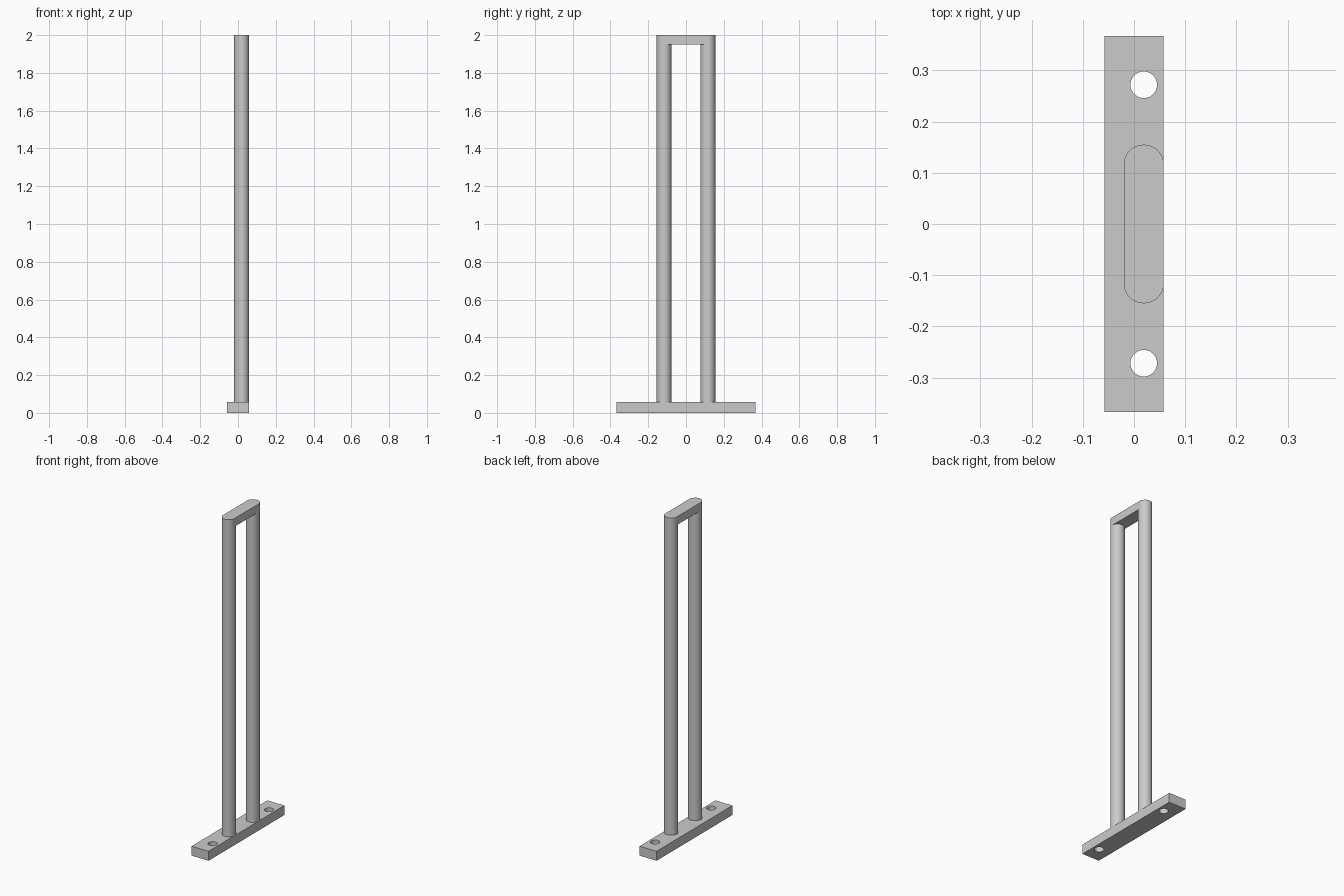
import bpy
import bmesh
from math import cos, sin, pi, radians

cube = bpy.data.objects.get("Cube")
if cube:
    bpy.data.objects.remove(cube, do_unlink=True)

BASE_X, BASE_Y, BASE_Z = 0.058, 0.367, 0.058   # half width, half length, thickness
AXIS_X = 0.019                                 # line of posts and holes
POST_Y, POST_R = 0.116, 0.039
HOLE_Y, HOLE_R = 0.272, 0.026
BAR_Z, TOP_Z = 1.95, 2.0

steel = bpy.data.materials.new("plain_grey")
steel.use_nodes = True
grey = (0.6, 0.6, 0.6, 1)
steel.diffuse_color = grey
steel.node_tree.nodes["Principled BSDF"].inputs["Base Color"].default_value = grey


def arc(cx, cy, r, start, end, steps):
    """Points on an arc, both ends included."""
    angles = [start + (end - start) * i / steps for i in range(steps + 1)]
    return [(cx + r * cos(a), cy + r * sin(a)) for a in angles]


def prism(name, outline, z0, z1):
    """Extrude a flat outline upwards from z0 to z1."""
    bm = bmesh.new()
    face = bm.faces.new([bm.verts.new((x, y, z0)) for x, y in outline])
    extruded = bmesh.ops.extrude_face_region(bm, geom=[face], use_keep_orig=True)
    top = [v for v in extruded["geom"] if isinstance(v, bmesh.types.BMVert)]
    bmesh.ops.translate(bm, vec=(0, 0, z1 - z0), verts=top)
    bmesh.ops.recalc_face_normals(bm, faces=bm.faces)
    mesh = bpy.data.meshes.new(name)
    bm.to_mesh(mesh)
    bm.free()
    mesh.materials.append(steel)
    obj = bpy.data.objects.new(name, mesh)
    bpy.context.collection.objects.link(obj)
    return obj


def smooth(obj):
    bpy.ops.object.select_all(action='DESELECT')
    obj.select_set(True)
    bpy.context.view_layer.objects.active = obj
    bpy.ops.object.shade_smooth_by_angle(angle=radians(30))


def circle(y, r):
    return arc(AXIS_X, y, r, 0, 2 * pi, 48)[:-1]


# Base plate
base = prism("base_plate", [(-BASE_X, -BASE_Y), (BASE_X, -BASE_Y),
                            (BASE_X, BASE_Y), (-BASE_X, BASE_Y)], 0, BASE_Z)

# Upright posts and the screw holes beyond them
for side, sign in (("front", -1), ("back", 1)):
    smooth(prism(side + "_post", circle(sign * POST_Y, POST_R), BASE_Z, BAR_Z))

    cutter = prism(side + "_hole_cutter", circle(sign * HOLE_Y, HOLE_R), -0.1, 0.2)
    cutter.hide_render = True
    cutter.hide_set(True)
    cut = base.modifiers.new(side + "_hole", 'BOOLEAN')
    cut.operation = 'DIFFERENCE'
    cut.solver = 'EXACT'
    cut.object = cutter
smooth(base)

# Round-ended bar joining the post tops
bar = prism("top_bar", arc(AXIS_X, POST_Y, POST_R, 0, pi, 24)
            + arc(AXIS_X, -POST_Y, POST_R, pi, 2 * pi, 24), BAR_Z, TOP_Z)
smooth(bar)
